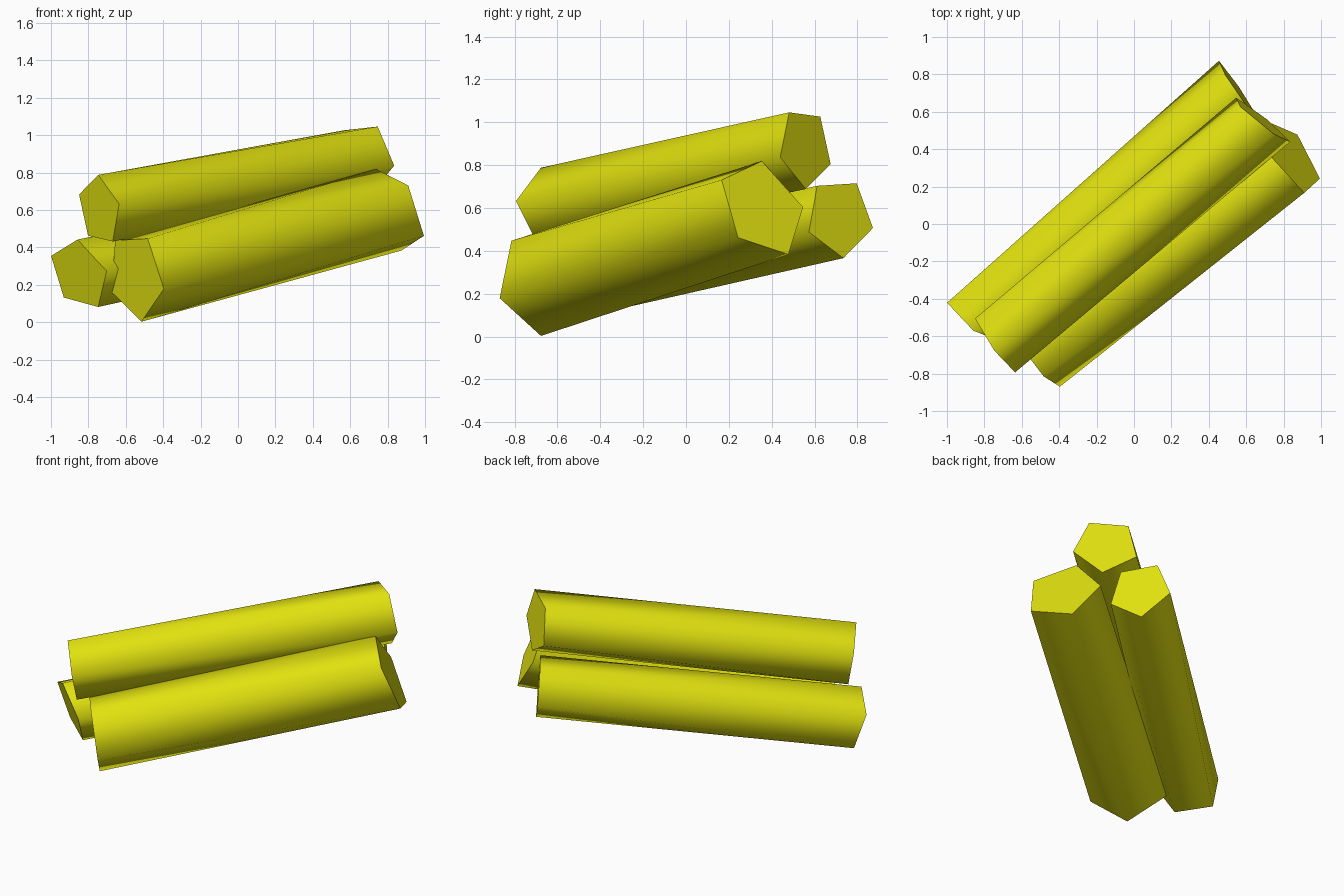
import bpy, bmesh, math
from mathutils import Vector

if "Cube" in bpy.data.objects:
    bpy.data.objects.remove(bpy.data.objects["Cube"])

yellow = bpy.data.materials.new("yellow")
yellow.diffuse_color = (0.75, 0.75, 0.005, 1)
yellow.use_nodes = True
yellow.node_tree.nodes["Principled BSDF"].inputs["Base Color"].default_value = yellow.diffuse_color

# Shared frame of the stack: along the logs, and across them
HEADING = math.radians(40)
ALONG = Vector((math.cos(HEADING), math.sin(HEADING), 0))
ACROSS = Vector((math.sin(HEADING), -math.cos(HEADING), 0))
UP = Vector((0, 0, 1))
SIDES = 5


def ring(bm, across, along, z, radius, phase, lean_across, lean_up):
    """Pentagon around an end centre, leaning along the log."""
    verts = []
    for k in range(SIDES):
        a = math.radians(phase) + math.tau * k / SIDES
        u, v = radius * math.cos(a), radius * math.sin(a)
        s = along + lean_across * u + lean_up * v
        verts.append(bm.verts.new(ACROSS * (across + u) + ALONG * s + UP * (z + v)))
    return verts


def log(name, near, far):
    """Twisted five-sided log: two pentagon ends joined by alternating triangles."""
    bm = bmesh.new()
    p, q = ring(bm, *near), ring(bm, *far)
    for k in range(SIDES):
        n = (k + 1) % SIDES
        for tri in ((p[k], p[n], q[k]), (q[k], p[n], q[n])):
            bm.faces.new(tri).smooth = True
    # flat ends with sharp rims
    for end in (p, q):
        cap = bm.faces.new(end)
        cap.smooth = False
        for e in cap.edges:
            e.smooth = False
    bmesh.ops.recalc_face_normals(bm, faces=bm.faces)
    mesh = bpy.data.meshes.new(name)
    bm.to_mesh(mesh)
    bm.free()
    mesh.materials.append(yellow)
    obj = bpy.data.objects.new(name, mesh)
    bpy.context.collection.objects.link(obj)


# ends: across, along, height, radius, phase, lean across, lean up
log("top_log", (0.012, -0.977, 0.60, 0.19, 10, -0.08, -0.15),
    (0.012, 0.88, 0.881, 0.193, 59, 0.2, -0.11))
log("back_log", (-0.157, -0.975, 0.257, 0.19, 5, 0.19, -0.31),
    (-0.193, 0.887, 0.556, 0.19, 51, -0.1, -0.07))
log("front_log", (0.178, -0.862, 0.246, 0.243, -16, -0.04, -0.13),
    (0.27, 0.878, 0.60, 0.229, 35, -0.1, -0.42))
